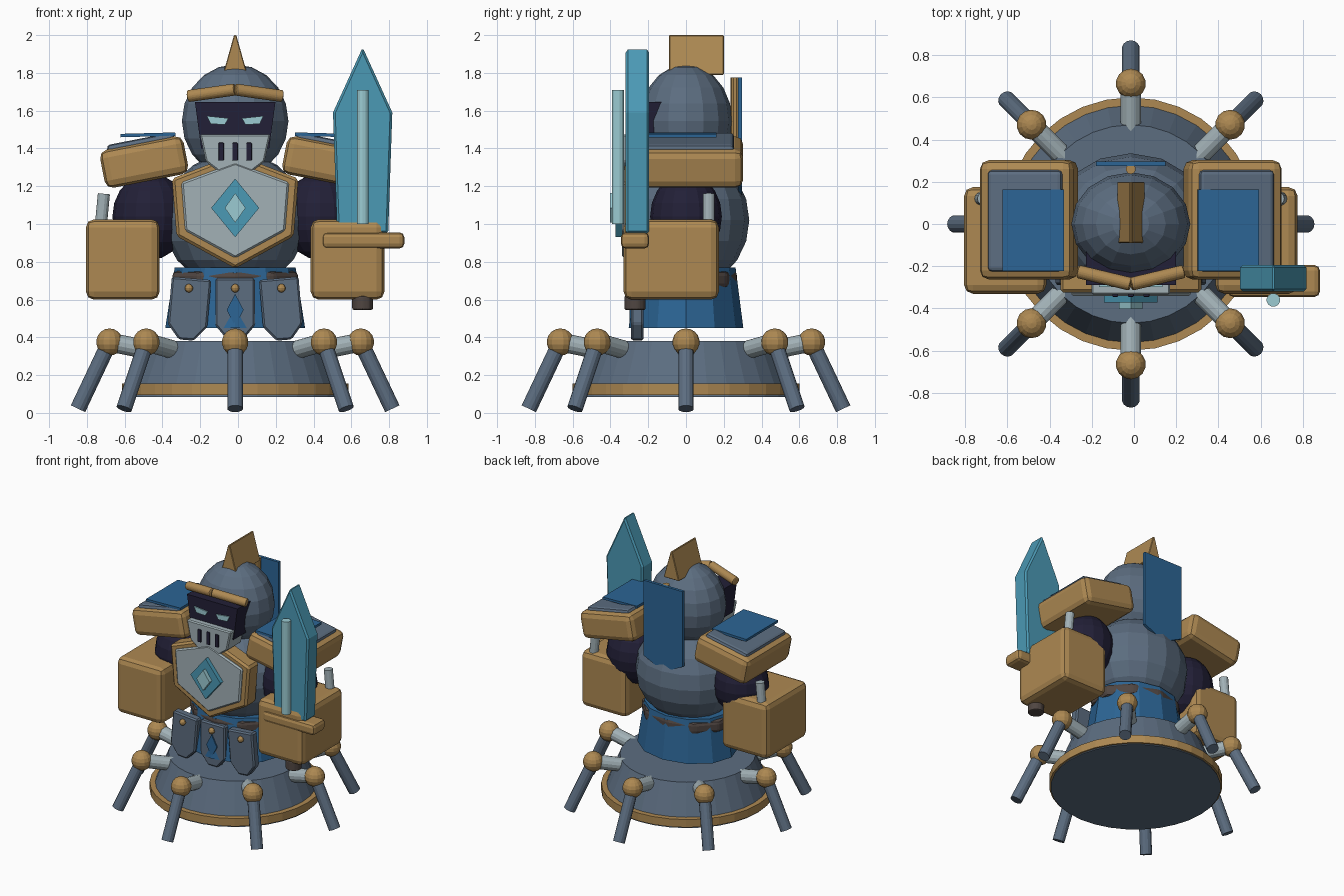
import bpy, bmesh, math
from mathutils import Vector, Matrix

cube = bpy.data.objects.get("Cube")
if cube:
    bpy.data.objects.remove(cube, do_unlink=True)


def material(name, rgb):
    m = bpy.data.materials.new(name)
    m.use_nodes = True
    m.diffuse_color = (*rgb, 1)
    m.node_tree.nodes["Principled BSDF"].inputs["Base Color"].default_value = (*rgb, 1)
    return m


GOLD = material("old gold", (.42, .25, .085))
SLATE = material("slate steel", (.107, .153, .216))
LIGHT = material("light steel", (.36, .44, .47))
NAVY = material("dark navy", (.016, .014, .038))
BLUE = material("royal blue", (.025, .13, .30))
CYAN = material("blade cyan", (.07, .32, .46))
PALE = material("pale glow", (.33, .60, .65))
BROWN = material("dark leather", (.08, .061, .054))
parts = []


def finish(name, bm, mat, bevel=0, segments=2):
    bmesh.ops.recalc_face_normals(bm, faces=bm.faces)
    me = bpy.data.meshes.new(name)
    bm.to_mesh(me)
    bm.free()
    me.materials.append(mat)
    ob = bpy.data.objects.new(name, me)
    bpy.context.scene.collection.objects.link(ob)
    if bevel:
        mod = ob.modifiers.new("Bevel", "BEVEL")
        mod.width, mod.segments = bevel, segments
        mod.limit_method = "ANGLE"
    parts.append(ob)
    return ob


def box(name, loc, size, mat, bevel=0, tilt=0):
    bm = bmesh.new()
    bmesh.ops.create_cube(bm, size=1)
    bmesh.ops.scale(bm, vec=size, verts=bm.verts)
    ob = finish(name, bm, mat, bevel)
    ob.location = loc
    ob.rotation_euler.y = math.radians(tilt)
    return ob


def ball(name, loc, radii, mat, seg=16, rings=10):
    bm = bmesh.new()
    bmesh.ops.create_uvsphere(bm, u_segments=seg, v_segments=rings, radius=1)
    bmesh.ops.scale(bm, vec=radii, verts=bm.verts)
    ob = finish(name, bm, mat)
    ob.location = loc
    return ob


def rod(name, a, b, r1, mat, r2=None, seg=14, bevel=0):
    a, b = Vector(a), Vector(b)
    bm = bmesh.new()
    bmesh.ops.create_cone(bm, cap_ends=True, segments=seg, radius1=r1,
                          radius2=r1 if r2 is None else r2, depth=(b - a).length)
    ob = finish(name, bm, mat, bevel)
    ob.location = (a + b) / 2
    ob.rotation_euler = (b - a).to_track_quat("Z", "Y").to_euler()
    return ob


def plate(name, outline, y0, y1, mat, bevel=0):
    """Extrude an (x, z) outline from y0 to y1."""
    bm = bmesh.new()
    face = bm.faces.new([bm.verts.new((x, y0, z)) for x, z in outline])
    new = bmesh.ops.extrude_face_region(bm, geom=[face])["geom"]
    bmesh.ops.translate(bm, vec=(0, y1 - y0, 0),
                        verts=[v for v in new if isinstance(v, bmesh.types.BMVert)])
    return finish(name, bm, mat, bevel, 1)


def sym(half):
    """Complete a right-hand outline with its mirror image."""
    return half + [(-x, z) for x, z in reversed(half) if abs(x) > 1e-5]


def diamond(w, h, z, x=0):
    return [(x, z + h), (x + w, z), (x, z - h), (x - w, z)]


# Walker base
rod("base_hull", (0, 0, .085), (0, 0, .38), .59, SLATE, .47, seg=32)
rod("base_rim", (0, 0, .095), (0, 0, .155), .6, GOLD, seg=32)

# Eight legs
for i in range(8):
    a = i * math.pi / 4

    def at(r, z):
        return (r * math.cos(a), r * math.sin(a), z)
    rod("leg_arm", at(.42, .325), at(.665, .375), .05, LIGHT)
    ball("leg_joint", at(.665, .375), (.072,) * 3, GOLD, 14, 9)
    rod("leg_shin", at(.665, .375), at(.832, .022), .042, SLATE)

# Skirt and belt
skirt = rod("skirt", (0, 0, .45), (0, 0, .77), .37, BLUE, .32, seg=12)
skirt.scale.y = .82
belt = rod("belt", (0, 0, .66), (0, 0, .75), .35, BROWN, seg=10, bevel=.025)
belt.scale.y = .78

# Hip plates
for x, tilt in ((-.245, 5), (0, 0), (.245, -5)):
    shape = sym([(.105, .165), (.105, -.085), (.04, -.163)])
    hip = plate("hip_plate", shape, -.29, -.225, SLATE, .01)
    hip.location = (x, 0, .548)
    hip.rotation_euler.y = math.radians(tilt)
    ball("hip_stud", (x, -.297, .66), (.023,) * 3, GOLD, 10, 6)
plate("hip_gem", diamond(.045, .085, .545), -.299, -.28, BLUE)

# Torso and chest shield
ball("torso", (0, 0, 1.02), (.38, .335, .36), SLATE)
shield = sym([(0, 1.37), (.335, 1.24), (.31, .935), (0, .765)])
inset = sym([(0, 1.325), (.285, 1.22), (.265, .965), (0, .82)])
plate("shield_frame", shield, -.325, -.2, GOLD, .015)
plate("shield_face", inset, -.34, -.3, LIGHT, .01)
plate("emblem_outer", diamond(.127, .155, 1.085), -.372, -.33, CYAN)
plate("emblem_inner", diamond(.055, .078, 1.085), -.402, -.36, PALE)

# Head with visor, mask and crest
ball("helmet", (0, 0, 1.545), (.282, .245, .3), SLATE)
plate("visor", sym([(.213, 1.645), (.18, 1.4)]), -.29, -.12, NAVY)
plate("mask", sym([(.187, 1.475), (.155, 1.33), (.09, 1.28)]), -.335, -.16, LIGHT, .008)
for x in (-.074, 0, .074):
    box("mask_slit", (x, -.338, 1.383), (.028, .014, .095), NAVY, .004)
for s in (-1, 1):
    eye = [(s * x, z) for x, z in ((.035, 1.56), (.15, 1.572), (.13, 1.53), (.055, 1.526))]
    plate("eye", eye, -.298, -.285, PALE)
    rod("brow", (0, -.285, 1.712), (s * .25, -.225, 1.677), .033, GOLD, seg=10, bevel=.008)
plate("crest", [(-.065, 1.79), (.065, 1.79), (.006, 2), (-.006, 2)], -.09, .2, GOLD, .004)

# Back banner
plate("back_banner", sym([(.165, 1.775), (.165, 1.2), (0, 1.12)]), .275, .297, BLUE)
rod("banner_pole", (0, .26, 1.15), (0, .26, 1.775), .024, GOLD, seg=10)

# Shoulders and arms
for s in (-1, 1):
    box("shoulder_pad", (s * .482, .02, 1.328), (.45, .565, .205), GOLD, .042, s * 11)
    box("shoulder_cap", (s * .5, .015, 1.427), (.36, .48, .05), SLATE, .02, s * 11)
    box("shoulder_panel", (s * .462, -.03, 1.472), (.29, .385, .018), BLUE, 0, s * 1.5)
    ball("upper_arm", (s * .45, 0, 1.04), (.2, .19, .23), NAVY)
    ball("elbow", (s * .5, .03, .98), (.11, .11, .1), GOLD, 12, 8)
    box("gauntlet", (s * .595, -.078, .812), (.39, .505, .425), GOLD, .042)
    rod("gauntlet_pipe", (s * .715, .12, .95), (s * .695, .12, 1.16), .032, LIGHT)

# Sword
SX = .675
blade = sym([(0, 1.935), (.157, 1.59), (.135, .95)])
sword = plate("sword_blade", blade, -.32, -.195, CYAN, .012)
sword.location.x = SX
rod("sword_ridge", (SX, -.36, 1), (SX, -.36, 1.71), .032, PALE)
box("sword_guard", (.678, -.27, .913), (.435, .15, .085), GOLD, .025)
rod("sword_grip", (SX, -.27, .58), (SX, -.27, .9), .04, BROWN)
rod("sword_pommel", (SX, -.27, .545), (SX, -.27, .62), .058, BROWN, seg=10, bevel=.01)

# Centre the whole figure including the guard
for ob in parts:
    ob.location.x -= .015
